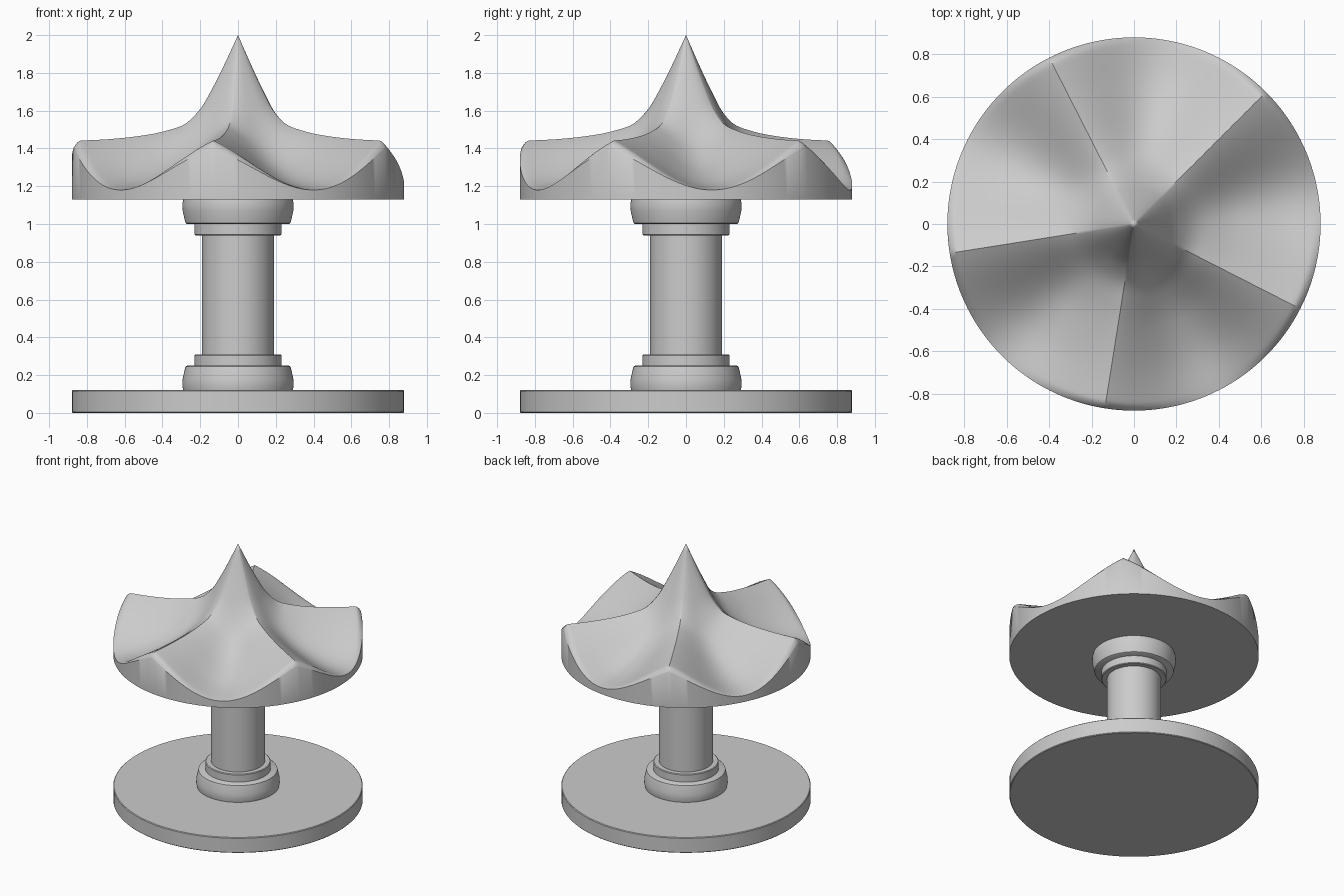
import bpy, bmesh, math

if "Cube" in bpy.data.objects:
    bpy.data.objects.remove(bpy.data.objects["Cube"])

SIDES = 120
ROOF_R = 0.88


def finish(name, bm, angle=35):
    bmesh.ops.recalc_face_normals(bm, faces=bm.faces)
    mesh = bpy.data.meshes.new(name)
    bm.to_mesh(mesh)
    bm.free()
    obj = bpy.data.objects.new(name, mesh)
    bpy.context.collection.objects.link(obj)
    bpy.ops.object.select_all(action='DESELECT')
    obj.select_set(True)
    bpy.context.view_layer.objects.active = obj
    bpy.ops.object.shade_smooth_by_angle(angle=math.radians(angle))
    return obj


def rings_to_mesh(bm, rings):
    for a, b in zip(rings, rings[1:]):
        n = len(a)
        for i in range(n):
            j = (i + 1) % n
            bm.faces.new((a[i], a[j], b[j], b[i]))


def lathe(name, profile):
    """Closed solid of revolution from (radius, height) points."""
    bm = bmesh.new()
    rings = []
    for r, z in profile:
        rings.append([bm.verts.new((r * math.cos(2 * math.pi * i / SIDES),
                                    r * math.sin(2 * math.pi * i / SIDES), z))
                      for i in range(SIDES)])
    rings_to_mesh(bm, rings)
    bm.faces.new(rings[0])
    bm.faces.new(rings[-1])
    return finish(name, bm)


# Base disc and column
lathe("base_disc", [(0.875, 0), (0.88, 0.005), (0.88, 0.115), (0.875, 0.12)])
lathe("column", [(0.19, 0.11), (0.19, 1.14)])

# Matching mouldings at the foot and head of the column
flare = [(0.29, 0.0), (0.295, 0.025), (0.293, 0.06), (0.283, 0.105), (0.278, 0.125), (0.27, 0.13)]
collar = [(0.23, 0.125), (0.23, 0.185), (0.225, 0.19)]
lathe("foot_ring", [(r, 0.12 + z) for r, z in flare])
lathe("foot_collar", [(r, 0.12 + z) for r, z in collar])
lathe("head_ring", [(r, 1.13 - z) for r, z in flare])
lathe("head_collar", [(r, 1.13 - z) for r, z in collar])

# Canopy: radius, height along a ridge, height along a valley
PROFILE = [(0, 2.0, 2.0), (0.085, 1.82, 1.805), (0.15, 1.695, 1.665), (0.2, 1.612, 1.565),
           (0.28, 1.532, 1.45), (0.38, 1.495, 1.36), (0.5, 1.47, 1.285),
           (0.68, 1.45, 1.215), (0.88, 1.44, 1.18)]


def sample(r, col):
    """Smooth interpolation of one profile column."""
    p = PROFILE
    k = max(i for i in range(len(p) - 1) if p[i][0] <= r + 1e-9)

    def slope(i):
        a, b = p[max(i - 1, 0)], p[min(i + 1, len(p) - 1)]
        return (b[col] - a[col]) / (b[0] - a[0])
    h = p[k + 1][0] - p[k][0]
    t = (r - p[k][0]) / h
    return ((2*t**3 - 3*t**2 + 1) * p[k][col] + (t**3 - 2*t**2 + t) * h * slope(k)
            + (3*t**2 - 2*t**3) * p[k + 1][col] + (t**3 - t**2) * h * slope(k + 1))


def ridge_weight(angle):
    """1 on each of the five ridges, 0 in the valleys between."""
    d = (math.degrees(angle) - 45) % 72
    t = abs(d - 36) / 36
    return 0.5 * t * t + 0.25 * (1 - math.cos(math.pi * t))


bm = bmesh.new()
N = 240
radii = [0.02 * i for i in range(1, 43)] + [0.85, 0.86, 0.868, 0.875, ROOF_R]
angles = [2 * math.pi * i / N for i in range(N)]
rings = []
for r in radii:
    hi, lo = sample(r, 1), sample(r, 2)
    drop = 0.035 * max(0, (r - 0.84) / 0.04) ** 2
    ring = []
    for a in angles:
        w = ridge_weight(a)
        ring.append(bm.verts.new((r * math.cos(a), r * math.sin(a),
                                  lo + (hi - lo) * w - drop * w)))
    rings.append(ring)
rings.append([bm.verts.new((ROOF_R * math.cos(a), ROOF_R * math.sin(a), 1.13)) for a in angles])
rings_to_mesh(bm, rings)
apex = bm.verts.new((0, 0, 2.0))
for i in range(N):
    bm.faces.new((apex, rings[0][i], rings[0][(i + 1) % N]))
bm.faces.new(rings[-1])
finish("canopy", bm, 40)
